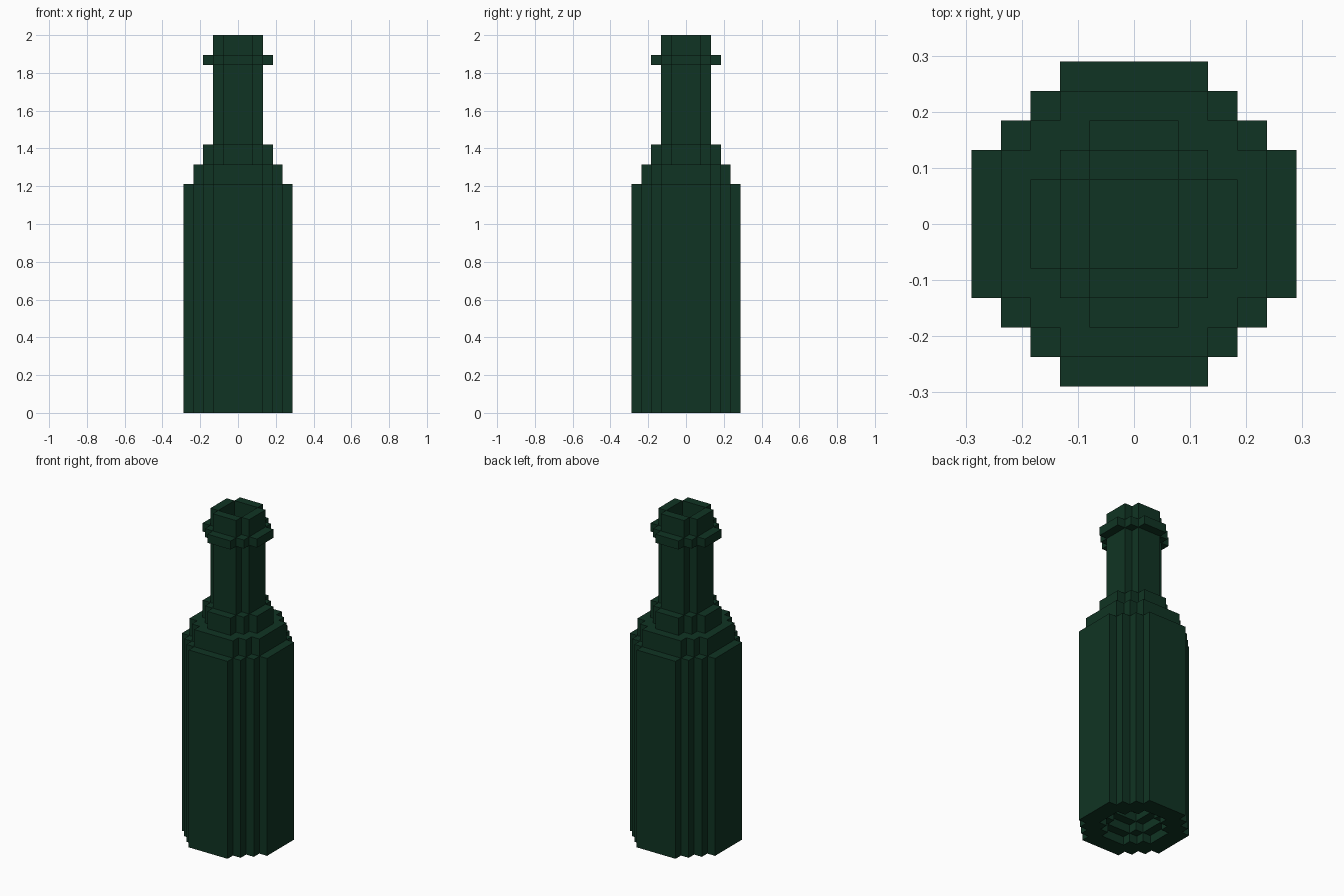
import bpy
import bmesh

if "Cube" in bpy.data.objects:
    bpy.data.objects.remove(bpy.data.objects["Cube"])

V = 2.0 / 38          # one block; the bottle is 38 blocks tall


def disc(r):
    """Blocks of a round slice with radius r (-1 is empty)."""
    if r < 0:
        return set()
    return {(i, j) for i in range(-r, r + 1) for j in range(-r, r + 1)
            if i * i + j * j < (r + 0.5) ** 2}


# Rings: first layer, end layer, outer radius, inner radius
rings = [
    (0, 1, 5, 3),      # foot around the recess
    (1, 23, 5, 4),     # body wall
    (1, 2, 3, 2),      # stepped recess in the base
    (2, 3, 2, 1),
    (3, 4, 1, -1),     # recess cap
    (23, 25, 4, 3),    # lower shoulder
    (25, 27, 3, 2),    # upper shoulder
    (27, 38, 2, 1),    # open neck
    (35, 36, 3, 1),    # lip ring
]
blocks = set()
for z0, z1, outer, inner in rings:
    ring = disc(outer) - disc(inner)
    blocks |= {(i, j, k) for i, j in ring for k in range(z0, z1)}

# Skin the blocks: one quad on every exposed side
bm = bmesh.new()
verts = {}


def vert(p):
    if p not in verts:
        verts[p] = bm.verts.new(((p[0] - 0.5) * V, (p[1] - 0.5) * V, p[2] * V))
    return verts[p]


for b in blocks:
    for axis in range(3):
        u, w = (axis + 1) % 3, (axis + 2) % 3
        for side in (0, 1):
            n = list(b)
            n[axis] += 2 * side - 1
            if tuple(n) in blocks:
                continue
            quad = []
            for du, dw in ((0, 0), (1, 0), (1, 1), (0, 1)):
                p = list(b)
                p[axis] += side
                p[u] += du
                p[w] += dw
                quad.append(vert(tuple(p)))
            bm.faces.new(quad if side else quad[::-1])

# Merge flat areas into large faces
bmesh.ops.dissolve_limit(bm, angle_limit=0.01, verts=bm.verts[:], edges=bm.edges[:])

mesh = bpy.data.meshes.new("bottle")
bm.to_mesh(mesh)
bm.free()
glass = bpy.data.materials.new("dark green glass")
glass.diffuse_color = (0.0052, 0.0343, 0.0168, 1)
glass.use_nodes = True
glass.node_tree.nodes["Principled BSDF"].inputs["Base Color"].default_value = glass.diffuse_color
mesh.materials.append(glass)
bpy.context.collection.objects.link(bpy.data.objects.new("bottle", mesh))
